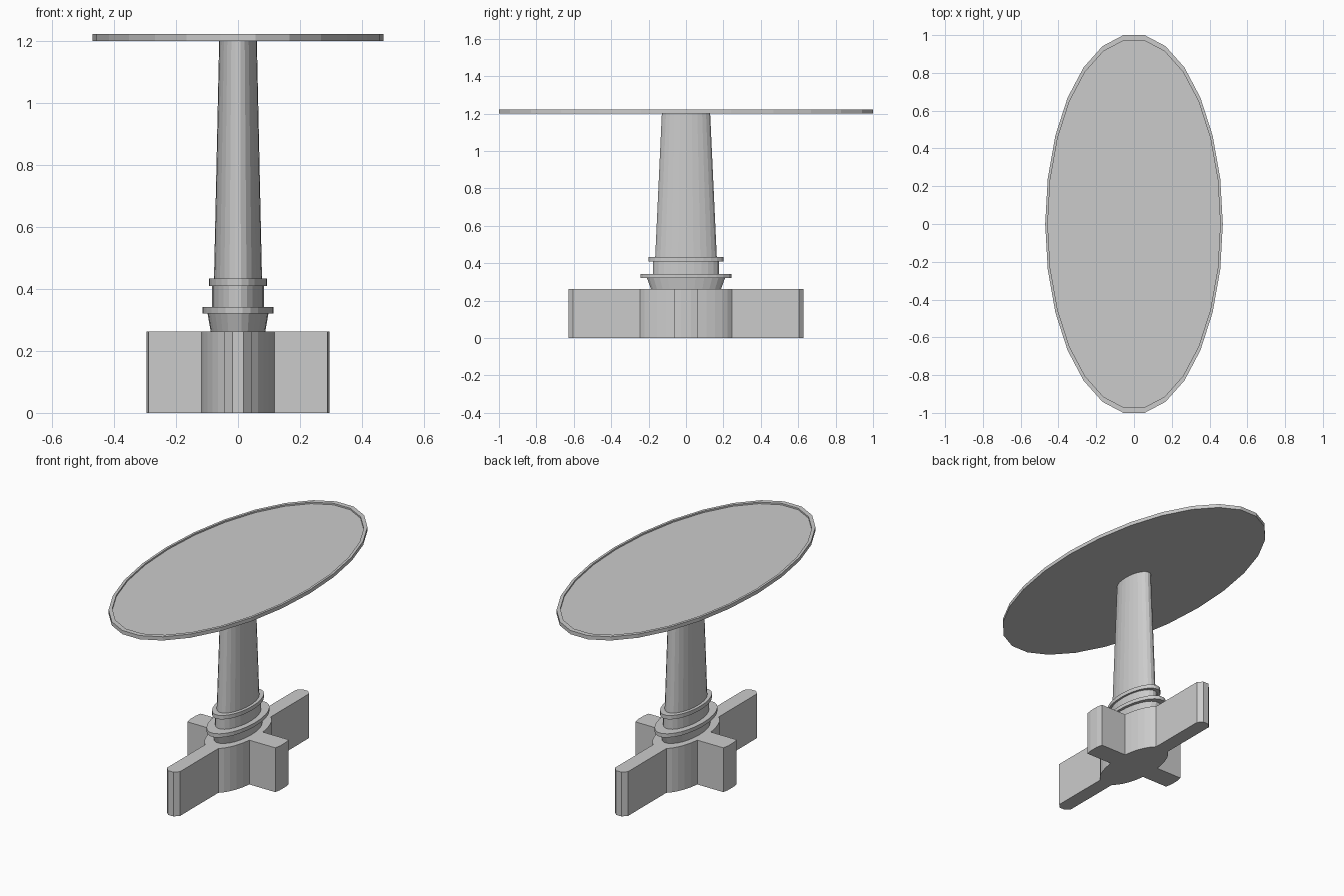
import bpy, bmesh
from math import sin, cos, asin, acos, tau

if "Cube" in bpy.data.objects:
    bpy.data.objects.remove(bpy.data.objects["Cube"])

SIDES = 26
RATIO = 0.467  # x squash of every oval part


def finish(name, bm):
    bmesh.ops.recalc_face_normals(bm, faces=bm.faces)
    mesh = bpy.data.meshes.new(name)
    bm.to_mesh(mesh)
    bm.free()
    ob = bpy.data.objects.new(name, mesh)
    bpy.context.collection.objects.link(ob)
    return ob


def oval_lathe(name, profile):
    """Closed oval solid from (y radius, z) points listed bottom to top."""
    bm = bmesh.new()
    rings = []
    for r, z in profile:
        rings.append([bm.verts.new((r * RATIO * cos(tau * i / SIDES),
                                    r * sin(tau * i / SIDES), z))
                      for i in range(SIDES)])
    for a, b in zip(rings, rings[1:]):
        for i in range(SIDES):
            j = (i + 1) % SIDES
            bm.faces.new((a[i], a[j], b[j], b[i]))
    bm.faces.new(rings[0])
    bm.faces.new(rings[-1])
    return finish(name, bm)


# Table top with a thin raised rim
oval_lathe("table_top", [(1.007, 1.20), (1.007, 1.222),
                         (0.978, 1.222), (0.978, 1.213)])

# Tapered column and its collars
oval_lathe("column", [(0.166, 0.43), (0.130, 1.203)])
oval_lathe("upper_collar", [(0.202, 0.41), (0.202, 0.433)])
oval_lathe("neck", [(0.178, 0.335), (0.178, 0.415)])
oval_lathe("lower_collar", [(0.245, 0.32), (0.245, 0.342)])
oval_lathe("flared_base", [(0.186, 0.255), (0.212, 0.325)])

# Cross-shaped foot: one quadrant outline, mirrored around
RX, RY, WX, WY = 0.122, 0.262, 0.043, 0.063
t0, t1 = asin(WY / RY), acos(WX / RX)
quad = [(0.295, 0.028), (0.288, WY)]
for k in range(6):
    t = t0 + (t1 - t0) * k / 5
    quad.append((RX * cos(t), RY * sin(t)))
quad += [(WX, 0.603), (0.018, 0.629)]
outline = (quad + [(-x, y) for x, y in reversed(quad)]
           + [(-x, -y) for x, y in quad]
           + [(x, -y) for x, y in reversed(quad)])

bm = bmesh.new()
base = bm.faces.new([bm.verts.new((x, y, 0)) for x, y in outline])
ext = bmesh.ops.extrude_face_region(bm, geom=[base], use_keep_orig=True)
top = [v for v in ext["geom"] if isinstance(v, bmesh.types.BMVert)]
bmesh.ops.translate(bm, verts=top, vec=(0, 0, 0.262))
finish("cross_foot", bm)
